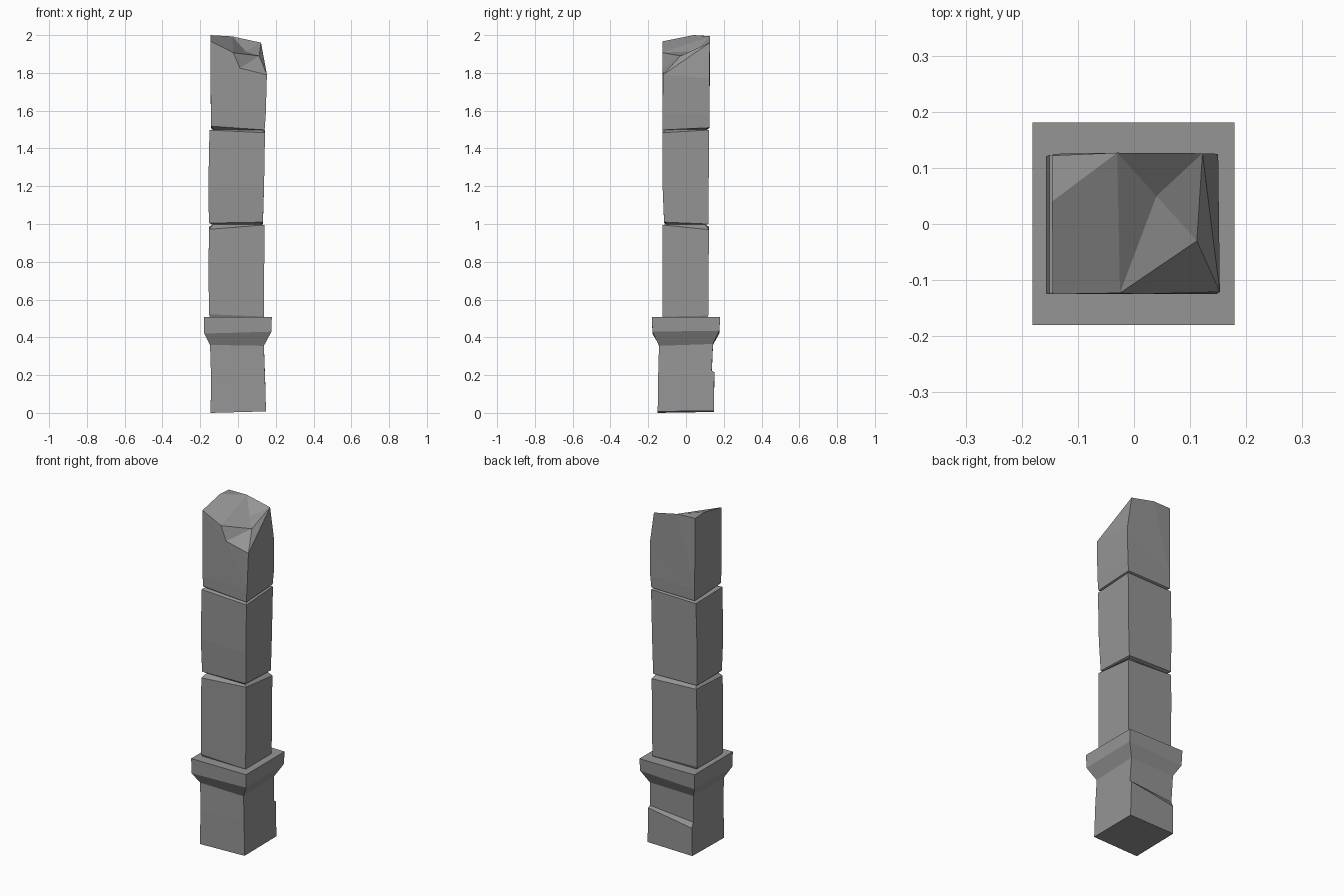
import bpy, bmesh

# Dark grey stone
stone = bpy.data.materials.new("dark_stone")
stone.diffuse_color = (0.3, 0.3, 0.3, 1)


def make_object(name, verts, faces):
    bm = bmesh.new()
    vs = [bm.verts.new(v) for v in verts]
    for f in faces:
        bm.faces.new([vs[i] for i in f])
    bmesh.ops.recalc_face_normals(bm, faces=bm.faces)
    bmesh.ops.triangulate(bm, faces=[f for f in bm.faces if len(f.verts) > 4])
    mesh = bpy.data.meshes.new(name)
    bm.to_mesh(mesh)
    bm.free()
    mesh.materials.append(stone)
    obj = bpy.data.objects.new(name, mesh)
    bpy.context.collection.objects.link(obj)
    return obj


def ring(x0, x1, y0, y1, *z):
    """Rectangle with one height, or one height per corner (FL, FR, BR, BL)."""
    z = z * 4 if len(z) == 1 else z
    return list(zip((x0, x1, x1, x0), (y0, y0, y1, y1), z))


def loft(rings):
    """Vertices, side faces and bottom cap for stacked rectangles."""
    verts = [p for r in rings for p in r]
    faces = [(3, 2, 1, 0)]
    for k in range(len(rings) - 1):
        a, b = 4 * k, 4 * k + 4
        for i in range(4):
            j = (i + 1) % 4
            faces.append((a + i, a + j, b + j, b + i))
    return verts, faces


def block(name, rings):
    verts, faces = loft(rings)
    n = len(verts)
    faces.append((n - 4, n - 3, n - 2, n - 1))
    return make_object(name, verts, faces)


# Plinth with chipped back ledge and flared collar
block("base_plinth", [
    ring(-0.145, 0.148, -0.15, 0.148, 0.0, 0.008, 0.01, 0.005),
    ring(-0.143, 0.143, -0.147, 0.15, 0.18, 0.2, 0.215, 0.17),
    ring(-0.143, 0.142, -0.147, 0.136, 0.2, 0.21, 0.225, 0.2),
    ring(-0.148, 0.137, -0.143, 0.143, 0.36, 0.355, 0.365, 0.36),
    ring(-0.179, 0.177, -0.178, 0.176, 0.42, 0.43, 0.435, 0.42),
    ring(-0.181, 0.179, -0.18, 0.181, 0.508),
])

# Two middle shaft blocks with chipped, tilted rims
block("lower_shaft_block", [
    ring(-0.148, 0.135, -0.12, 0.112, 0.505),
    ring(-0.154, 0.138, -0.125, 0.118, 0.522, 0.51, 0.515, 0.525),
    ring(-0.156, 0.139, -0.125, 0.12, 0.80),
    ring(-0.153, 0.14, -0.124, 0.122, 0.972, 0.995, 0.97, 0.985),
    ring(-0.133, 0.12, -0.105, 0.1, 0.998),
])
block("middle_shaft_block", [
    ring(-0.133, 0.115, -0.1, 0.1, 0.995),
    ring(-0.154, 0.132, -0.116, 0.119, 1.005, 1.01, 1.0, 1.006),
    ring(-0.157, 0.138, -0.124, 0.12, 1.2),
    ring(-0.151, 0.143, -0.125, 0.123, 1.497, 1.483, 1.498, 1.492),
    ring(-0.125, 0.122, -0.1, 0.1, 1.502),
])

# Broken top block: lofted body, then a fractured cap
verts, faces = loft([
    ring(-0.122, 0.122, -0.1, 0.1, 1.497),
    ring(-0.143, 0.141, -0.124, 0.123, 1.518, 1.498, 1.51, 1.506),
    ring(-0.144, 0.147, -0.125, 0.125, 1.58),
])
FL, F, G, FR, K, BR, B, BL, L, R, C = range(12, 23)
verts += [
    (-0.145, -0.125, 1.967), (-0.025, -0.123, 1.907), (0.01, -0.125, 1.825),
    (0.153, -0.121, 1.79), (0.15, 0.125, 1.77), (0.122, 0.126, 1.96),
    (-0.03, 0.127, 1.993), (-0.145, 0.122, 1.995), (-0.146, 0.04, 2.0),
    (0.112, -0.03, 1.89), (0.04, 0.05, 1.915),
]
faces += [
    (8, 9, FR, G, F, FL), (9, 10, K, FR), (10, 11, BL, B, BR, K), (11, 8, FL, L, BL),
    (FR, K, BR), (FR, BR, R), (FL, F, B, L), (L, B, BL), (F, R, C),
    (F, C, B), (C, BR, B), (C, R, BR), (F, G, R), (G, FR, R),
]
make_object("broken_top_block", verts, faces)
